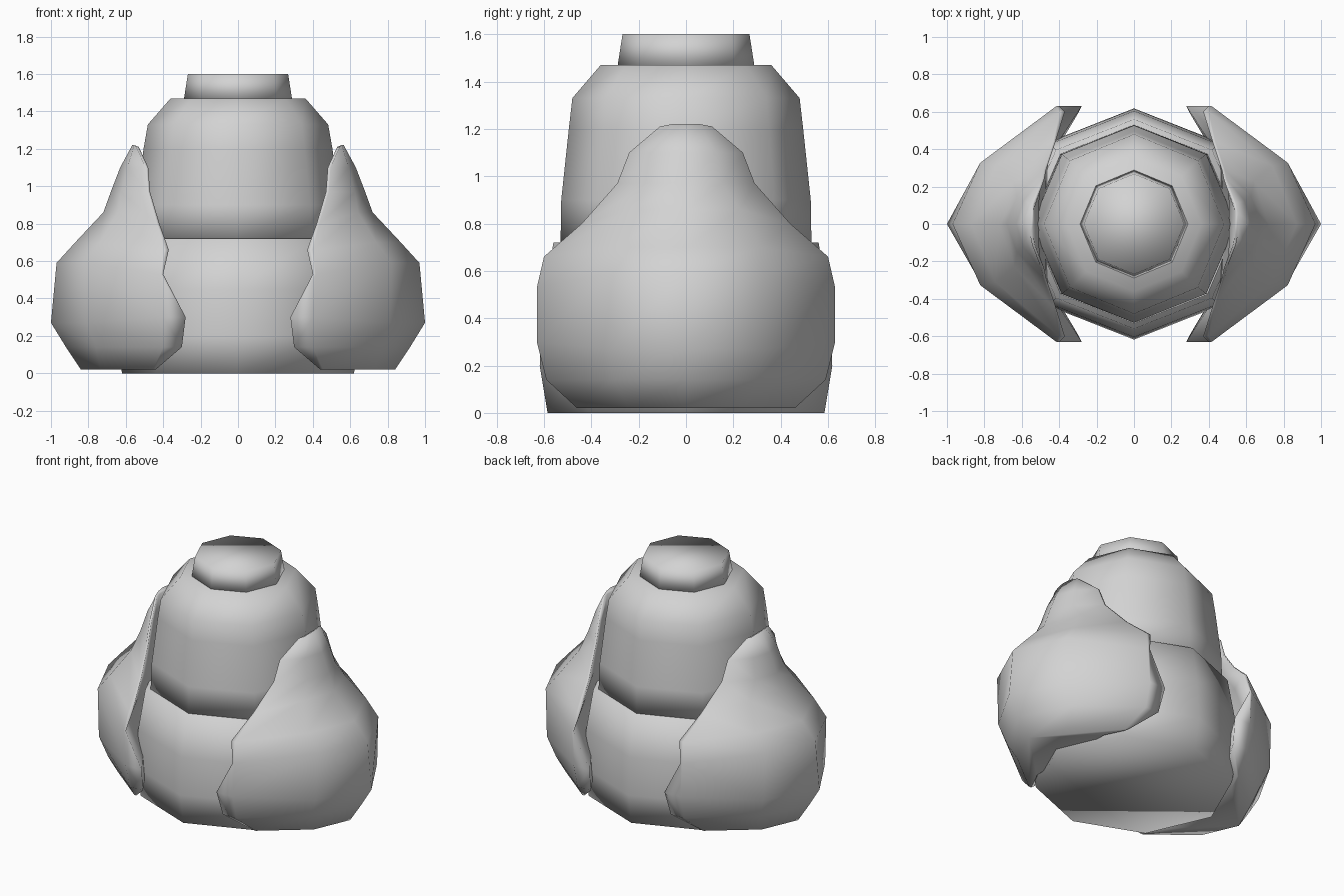
import bpy, bmesh, math

cube = bpy.data.objects.get("Cube")
if cube:
    bpy.data.objects.remove(cube, do_unlink=True)

grey = bpy.data.materials.new("light_grey")
grey.use_nodes = True
tone = (0.65, 0.65, 0.65, 1)
grey.diffuse_color = tone
grey.node_tree.nodes["Principled BSDF"].inputs["Base Color"].default_value = tone


def loft(name, rings):
    """Skin closed rings of points, cap both ends and smooth the whole skin."""
    bm = bmesh.new()
    loops = [[bm.verts.new(p) for p in ring] for ring in rings]
    n = len(loops[0])
    for a, b in zip(loops, loops[1:]):
        for i in range(n):
            j = (i + 1) % n
            bm.faces.new((a[i], a[j], b[j], b[i]))
    bm.faces.new(loops[0][::-1])
    bm.faces.new(loops[-1])
    bmesh.ops.recalc_face_normals(bm, faces=bm.faces)
    for face in bm.faces:
        face.smooth = True
    mesh = bpy.data.meshes.new(name)
    bm.to_mesh(mesh)
    bm.free()
    mesh.materials.append(grey)
    obj = bpy.data.objects.new(name, mesh)
    bpy.context.collection.objects.link(obj)


def turned(name, profile):
    """Eight-sided stack of (x radius, y radius, height)."""
    turns = [k * math.pi / 4 for k in range(8)]
    loft(name, [[(rx * math.cos(t), ry * math.sin(t), z) for t in turns]
                for rx, ry, z in profile])


# Stacked eight-sided body
turned("lower_body", [(0.62, 0.585, 0), (0.65, 0.618, 0.2),
                      (0.635, 0.605, 0.45), (0.59, 0.56, 0.72)])
turned("upper_body", [(0.555, 0.53, 0.72), (0.545, 0.527, 0.9),
                      (0.505, 0.495, 1.2), (0.482, 0.48, 1.33), (0.36, 0.36, 1.47)])

# Flat-topped neck
turned("neck", [(0.29, 0.29, 1.46), (0.268, 0.268, 1.6)])

# Side pods: outer height, inner height, outer x, inner x, half depth
levels = [
    (0.02, 0.02, 0.84, 0.44, 0.46),
    (0.14, 0.14, 0.92, 0.30, 0.59),
    (0.27, 0.30, 1.00, 0.28, 0.63),
    (0.59, 0.53, 0.97, 0.40, 0.63),
    (0.70, 0.66, 0.87, 0.37, 0.60),
    (0.86, 0.80, 0.72, 0.42, 0.44),
    (0.97, 0.97, 0.68, 0.47, 0.29),
    (1.10, 1.10, 0.63, 0.48, 0.24),
    (1.22, 1.21, 0.565, 0.53, 0.11),
]


def pod_section(z_out, z_in, outer, inner, depth, side):
    w = outer - inner
    rim = max(inner + 0.015, 0.4)
    half = [(inner + 0.74 * w, 0.52 * depth, z_out), (rim, depth, z_in),
            (inner, depth, z_in), (inner + 0.17 * w, 0.7 * depth, z_in)]
    pts = [(outer, 0, z_out)] + half + [(inner + 0.2 * w, 0, z_in)]
    pts += [(x, -y, z) for x, y, z in reversed(half)]
    return [(side * x, y, z) for x, y, z in pts]


for name, side in (("left_pod", 1), ("right_pod", -1)):
    loft(name, [pod_section(*level, side) for level in levels])
